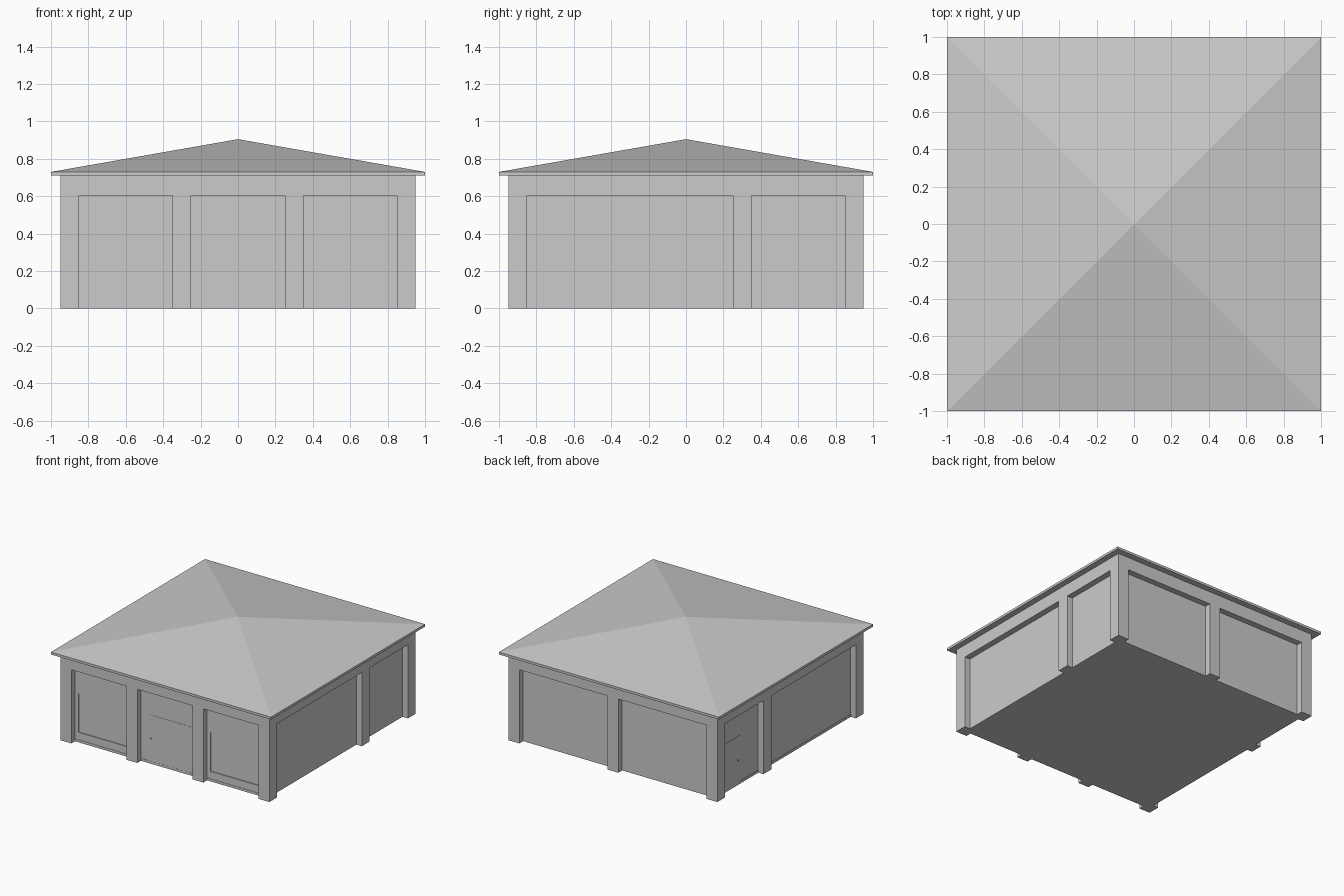
import bpy
import bmesh
from mathutils import Matrix

cube = bpy.data.objects.get("Cube")
if cube:
    bpy.data.objects.remove(cube, do_unlink=True)

GREY = (0.6, 0.6, 0.6, 1.0)
grey = bpy.data.materials.new("light_grey")
grey.use_nodes = True
grey.diffuse_color = GREY
grey.node_tree.nodes["Principled BSDF"].inputs["Base Color"].default_value = GREY

OUTER, CORE = 0.95, 0.90      # half widths of pillar faces and recessed walls
WALL_TOP, BAY_TOP, EAVE_TOP, APEX = 0.71, 0.605, 0.73, 0.905


def finish(name, bm):
    bmesh.ops.recalc_face_normals(bm, faces=bm.faces)
    mesh = bpy.data.meshes.new(name)
    bm.to_mesh(mesh)
    bm.free()
    mesh.materials.append(grey)
    obj = bpy.data.objects.new(name, mesh)
    bpy.context.collection.objects.link(obj)
    return obj


def add_box(bm, low, high):
    size = [b - a for a, b in zip(low, high)]
    mid = [(a + b) / 2 for a, b in zip(low, high)]
    matrix = Matrix.Translation(mid) @ Matrix.Diagonal((*size, 1))
    bmesh.ops.create_cube(bm, size=1, matrix=matrix)


def box(name, low, high):
    bm = bmesh.new()
    add_box(bm, low, high)
    return finish(name, bm)


def side_box(name, side, span, heights, depths):
    """Box on one wall: span along the wall, depths measured outward."""
    (s0, s1), (z0, z1), (d0, d1) = span, heights, depths
    if side == "front":
        return box(name, (s0, -d1, z0), (s1, -d0, z1))
    if side == "back":
        return box(name, (s0, d0, z0), (s1, d1, z1))
    if side == "left":
        return box(name, (d0, s0, z0), (d1, s1, z1))
    return box(name, (-d1, s0, z0), (-d0, s1, z1))


def cut(target, cutter):
    cutter.hide_render = True
    cutter.hide_viewport = True
    cutter.display_type = 'WIRE'
    mod = target.modifiers.new(cutter.name, 'BOOLEAN')
    mod.operation = 'DIFFERENCE'
    mod.solver = 'EXACT'
    mod.object = cutter


# Walls: a solid block with recessed bays between the pillars
walls = box("walls", (-OUTER, -OUTER, 0), (OUTER, OUTER, WALL_TOP))
bays = {
    "front": [(-0.85, -0.35), (-0.25, 0.25), (0.35, 0.85)],
    "back": [(-0.85, -0.05), (0.05, 0.85)],
    "left": [(-0.85, 0.25), (0.35, 0.85)],
    "right": [(-0.85, 0.25), (0.35, 0.85)],
}
for side, spans in bays.items():
    for i, span in enumerate(spans):
        cut(walls, side_box(f"{side}_bay_cutter_{i}", side, span,
                            (-0.1, BAY_TOP), (CORE, 1.1)))

# Shallow window recesses in the outer front bays
for sign, label in ((-1, "right"), (1, "left")):
    span = sorted((sign * 0.38, sign * 0.82))
    cut(walls, side_box(f"{label}_window_cutter", "front", span,
                        (0.08, 0.40), (CORE - 0.008, CORE + 0.02)))

# Low sills along the foot of the front and right bays
for side in ("front", "right"):
    for i, span in enumerate(bays[side]):
        side_box(f"{side}_sill_{i}", side, span, (0, 0.02), (CORE - 0.01, CORE + 0.003))

# Doors with small handles
side_box("front_door", "front", (-0.18, 0.22), (0.02, 0.40), (CORE - 0.01, CORE + 0.002))
side_box("front_door_handle", "front", (-0.17, -0.155), (0.20, 0.21), (CORE, CORE + 0.008))
side_box("side_door", "right", (0.59, 0.79), (0.02, 0.40), (CORE - 0.01, CORE + 0.005))
side_box("side_door_handle", "right", (0.61, 0.625), (0.20, 0.21), (CORE, CORE + 0.012))

# Roof: thin square eave rising to a central point
bm = bmesh.new()
add_box(bm, (-1, -1, WALL_TOP), (1, 1, EAVE_TOP))
bm.normal_update()
top = max(bm.faces, key=lambda f: f.normal.z)
peak = bmesh.ops.poke(bm, faces=[top])["verts"][0]
peak.co.z = APEX
finish("roof", bm)
